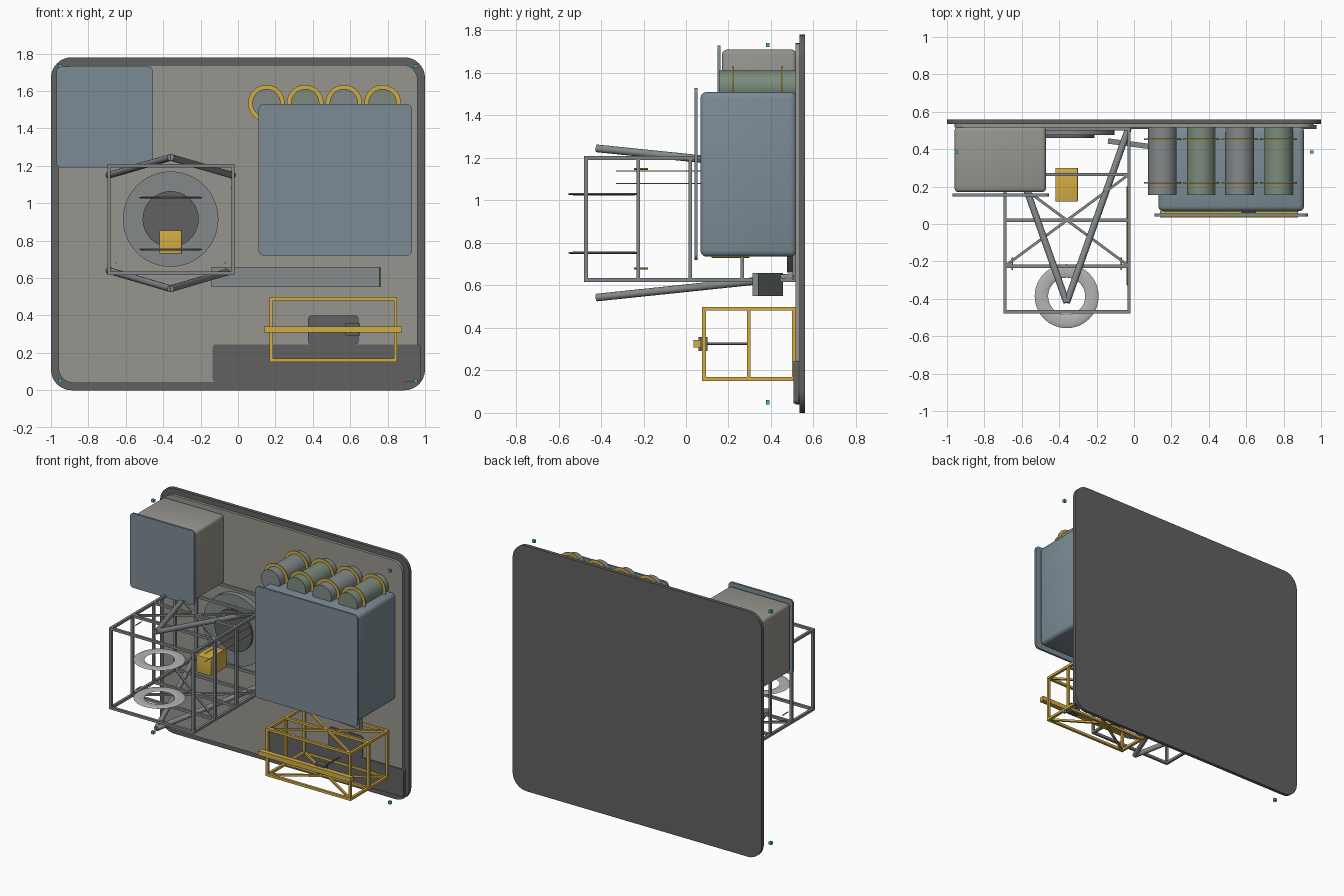
import bpy, bmesh, math
from mathutils import Vector, Matrix

if "Cube" in bpy.data.objects:
    bpy.data.objects.remove(bpy.data.objects["Cube"])


def mat(name, r, g, b):
    m = bpy.data.materials.new(name)
    m.diffuse_color = (r, g, b, 1)
    m.use_nodes = True
    m.node_tree.nodes["Principled BSDF"].inputs["Base Color"].default_value = m.diffuse_color
    return m


DARK = mat("dark_grey", .12, .12, .12)
WARM = mat("warm_grey", .31, .30, .27)
BLUE = mat("blue_grey", .20, .26, .30)
STEEL = mat("steel", .23, .25, .25)
LIGHT = mat("light_steel", .45, .45, .45)
YELLOW = mat("yellow", .65, .42, .06)
GREEN = mat("green_grey", .20, .26, .20)
CYAN = mat("cyan", .06, .45, .55)


def finish(name, bm, material, smooth=False):
    bmesh.ops.recalc_face_normals(bm, faces=bm.faces)
    me = bpy.data.meshes.new(name)
    bm.to_mesh(me)
    bm.free()
    ob = bpy.data.objects.new(name, me)
    bpy.context.collection.objects.link(ob)
    me.materials.append(material)
    if smooth:
        bpy.ops.object.select_all(action='DESELECT')
        ob.select_set(True)
        bpy.context.view_layer.objects.active = ob
        bpy.ops.object.shade_smooth_by_angle()
    return ob


def box(name, x, y, z, material, bevel=0):
    """Box from (min, max) ranges, optionally with rounded edges."""
    bm = bmesh.new()
    bmesh.ops.create_cube(bm, size=1)
    for v in bm.verts:
        v.co = [(r[0] + r[1]) / 2 + c * (r[1] - r[0]) for r, c in zip((x, y, z), v.co)]
    if bevel:
        bmesh.ops.bevel(bm, geom=bm.edges[:], offset=bevel, segments=3, profile=.5, affect='EDGES')
    return finish(name, bm, material, bevel > 0)


def plate(name, x, y, z, radius, material):
    """Upright plate facing -y with rounded corners."""
    bm = bmesh.new()
    pts = []
    corners = ((x[1], z[1], -1, -1), (x[0], z[1], 1, -1), (x[0], z[0], 1, 1), (x[1], z[0], -1, 1))
    for i, (cx, cz, sx, sz) in enumerate(corners):
        for k in range(9):
            a = (i + k / 8) * math.pi / 2
            pts.append((cx + sx * radius + radius * math.cos(a), y[0],
                        cz + sz * radius + radius * math.sin(a)))
    f = bm.faces.new([bm.verts.new(p) for p in pts])
    ext = bmesh.ops.extrude_face_region(bm, geom=[f], use_keep_orig=True)
    for v in ext["geom"]:
        if isinstance(v, bmesh.types.BMVert):
            v.co.y = y[1]
    return finish(name, bm, material, True)


def add_bar(bm, a, b, r, sides):
    a, b = Vector(a), Vector(b)
    d = b - a
    m = Matrix.Translation((a + b) / 2) @ d.to_track_quat('Z', 'Y').to_matrix().to_4x4()
    if sides == 4:
        m = m @ Matrix.Rotation(math.pi / 4, 4, 'Z')
        r *= math.sqrt(2)
    bmesh.ops.create_cone(bm, cap_ends=True, segments=sides, radius1=r, radius2=r,
                          depth=d.length, matrix=m)


def bars(name, pairs, r, material, sides=4):
    bm = bmesh.new()
    for a, b in pairs:
        add_bar(bm, a, b, r, sides)
    return finish(name, bm, material, sides > 4)


def annulus(name, center, ri, ro, thick, material):
    """Flat ring around the y axis."""
    bm = bmesh.new()
    n = 48
    loops = []
    for r, dy in ((ri, -1), (ro, -1), (ro, 1), (ri, 1)):
        loops.append([bm.verts.new((center[0] + r * math.cos(i * math.tau / n),
                                    center[1] + dy * thick / 2,
                                    center[2] + r * math.sin(i * math.tau / n))) for i in range(n)])
    for p, q in zip(loops, loops[1:] + loops[:1]):
        for i in range(n):
            bm.faces.new((p[i], p[(i + 1) % n], q[(i + 1) % n], q[i]))
    return finish(name, bm, material, True)


def lattice(name, x, ys, z, r, material, span):
    """Square-bar cage with cross frames at each y and diagonals top and bottom."""
    p = []
    for a in x:
        for b in z:
            p.append(((a, ys[0], b), (a, ys[-1], b)))
    for y in ys:
        for b in z:
            p.append(((x[0] - r, y, b), (x[1] + r, y, b)))
        for a in x:
            p.append(((a, y, z[0] - r), (a, y, z[1] + r)))
    bars(name, p, r, material)
    y0, y1 = span
    bars(name + "_diagonals", [(s, e) for b in z for s, e in (
        ((x[0], y0, b), (x[1], y1, b)), ((x[1], y0, b), (x[0], y1, b)))], r * .8, material)


# wall panel
plate("back_plate", (-1, 1), (.535, .56), (0, 1.78), .11, DARK)
plate("wall_panel", (-.96, .96), (.515, .536), (.04, 1.74), .08, WARM)
plate("lower_strip", (-.135, .975), (.507, .53), (.045, .245), .015, DARK)
plate("tool_mount", (.375, .645), (.505, .52), (.245, .40), .02, DARK)

# storage boxes with separate lids
box("small_cabinet", (-.96, -.47), (.17, .52), (1.21, 1.71), WARM, .022)
plate("small_cabinet_door", (-.97, -.455), (.148, .163), (1.19, 1.73), .025, BLUE)
box("large_cabinet", (.13, .91), (.068, .52), (.735, 1.51), BLUE, .028)
plate("large_cabinet_door", (.11, .93), (.04, .055), (.72, 1.53), .03, BLUE)

# row of tanks with clamp rings
for i in range(4):
    x = .152 + i * .207
    bars(f"tank_{i}", [((x, .155, 1.535), (x, .525, 1.535))], .076, GREEN if i % 2 else STEEL, 40)
    for j, y in enumerate((.22, .453)):
        annulus(f"tank_clamp_{i}_{j}", (x, y, 1.535), .074, .098, .007, YELLOW)

# round port on the panel
bars("port_flange", [((-.36, .475, .915), (-.36, .52, .915))], .255, STEEL, 64)
bars("port_hub", [((-.36, .46, .915), (-.36, .48, .915))], .15, DARK, 48)

# projecting truss
lattice("truss", (-.69, -.027), (-.47, -.225, .02, .265, .51), (.625, 1.2), .009, STEEL, (-.225, .265))

# long struts meeting in front of the truss
bars("struts", [((-.36, -.42, za), (-.36 + s * .33, .51, zb))
                for s in (-1, 1) for za, zb in ((1.245, 1.15), (.543, .64))], .018, STEEL, 20)

# flattened horizontal rings at the truss end
for i, z in enumerate((.753, 1.03)):
    bm = bmesh.new()
    n, k = 48, 10
    grid = [[bm.verts.new(((.135 + .036 * math.cos(v * math.tau / k)) * math.cos(u * math.tau / n) - .36,
                           (.135 + .036 * math.cos(v * math.tau / k)) * math.sin(u * math.tau / n) - .386,
                           z + .006 * math.sin(v * math.tau / k))) for v in range(k)] for u in range(n)]
    for u in range(n):
        for v in range(k):
            bm.faces.new((grid[u][v], grid[(u + 1) % n][v],
                          grid[(u + 1) % n][(v + 1) % k], grid[u][(v + 1) % k]))
    finish(f"docking_ring_{i}", bm, LIGHT, True)

# yellow unit, thin rods and pins in the truss
box("yellow_unit", (-.42, -.30), (.12, .30), (.73, .855), YELLOW, .004)
bars("thin_rods", [((-.036, -.33, z), (-.036, .2, z)) for z in (1.08, 1.138)], .003, YELLOW, 8)
bars("pins", [((x, -.245, z), (x, -.18, z)) for x in (-.65, -.068) for z in (.68, 1.148)], .004, YELLOW, 8)

# slanted beam
beam = box("slanted_beam", (-.453, .453), (-.014, .014), (-.054, .054), STEEL)
beam.location = (.31, .385, .605)
beam.rotation_euler.z = -.13

# yellow cage with bumper and tool
lattice("cage", (.178, .842), (.085, .295, .508), (.16, .49), .009, YELLOW, (.085, .508))
box("cage_bumper", (.138, .878), (.035, .07), (.308, .342), YELLOW)
box("tool_head", (.575, .653), (.06, .102), (.292, .358), DARK)
bars("tool_rod", [((.614, .10, .325), (.614, .29, .325))], .006, DARK, 12)

# corner markers
for i, x in enumerate((-.95, .95)):
    for j, z in enumerate((.05, 1.732)):
        box(f"marker_{i}_{j}", (x - .01, x + .01), (.376, .394), (z - .01, z + .01), CYAN)
